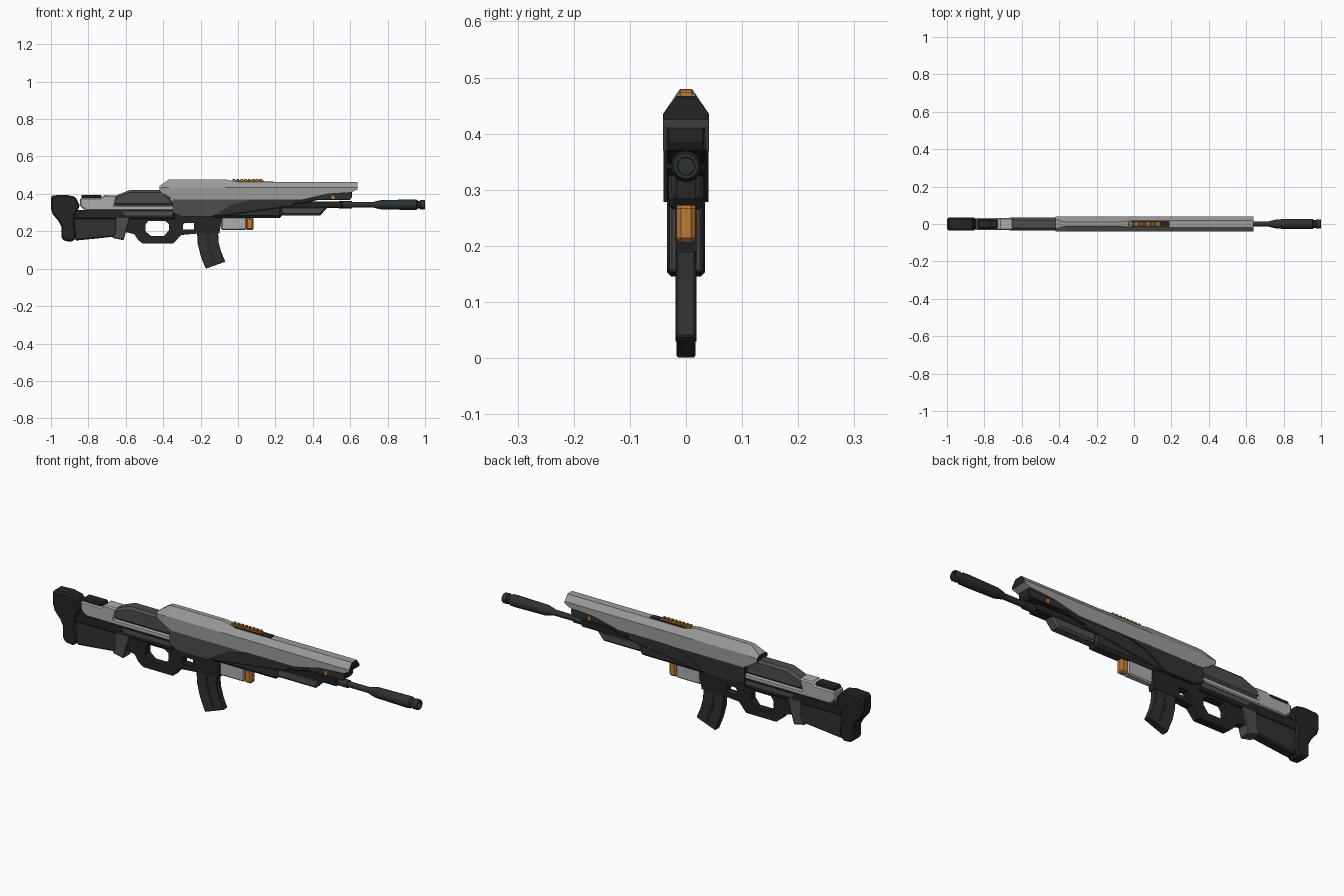
import bpy, bmesh, math

if "Cube" in bpy.data.objects:
    bpy.data.objects.remove(bpy.data.objects["Cube"])

def mat(name, r, g, b):
    m = bpy.data.materials.new(name)
    m.diffuse_color = (r, g, b, 1)
    m.use_nodes = True
    m.node_tree.nodes["Principled BSDF"].inputs["Base Color"].default_value = m.diffuse_color
    return m

BLACK = mat("black", .018, .018, .018)
DARK = mat("charcoal", .03, .03, .03)
STEEL = mat("gunmetal", .026, .031, .031)
MID = mat("dark_grey", .075, .075, .075)
GREY = mat("shell_grey", .33, .33, .32)
LIGHT = mat("light_grey", .42, .42, .42)
ORANGE = mat("orange", .52, .2, .035)

def finish(name, bm, *mats):
    bmesh.ops.recalc_face_normals(bm, faces=bm.faces)
    me = bpy.data.meshes.new(name)
    bm.to_mesh(me)
    bm.free()
    for m in mats:
        me.materials.append(m)
    ob = bpy.data.objects.new(name, me)
    bpy.context.collection.objects.link(ob)
    return ob

def apply(ob, kind, **props):
    mod = ob.modifiers.new(kind.lower(), kind)
    for k, v in props.items():
        setattr(mod, k, v)
    bpy.context.view_layer.objects.active = ob
    bpy.ops.object.modifier_apply(modifier=mod.name)

# side outline (x, z) extruded across y, with optional chamfer
def prism(name, pts, hw, m, bevel=0, y=0):
    bm = bmesh.new()
    a = [bm.verts.new((x, y - hw, z)) for x, z in pts]
    b = [bm.verts.new((x, y + hw, z)) for x, z in pts]
    bm.faces.new(a)
    bm.faces.new(b[::-1])
    n = len(pts)
    for i in range(n):
        j = (i + 1) % n
        bm.faces.new((a[i], b[i], b[j], a[j]))
    ob = finish(name, bm, m)
    if bevel:
        apply(ob, 'BEVEL', width=bevel, segments=1, limit_method='ANGLE', angle_limit=math.radians(50))
    return ob

def box(name, x0, x1, z0, z1, hw, m, bevel=0, y=0):
    return prism(name, [(x0, z0), (x1, z0), (x1, z1), (x0, z1)], hw, m, bevel, y)

# skin between rings of (x, [(y, z)...]); end caps take the second material
def loft(name, rings, *mats):
    bm = bmesh.new()
    vs = [[bm.verts.new((x, y, z)) for y, z in ring] for x, ring in rings]
    n = len(vs[0])
    for p, q in zip(vs, vs[1:]):
        for i in range(n):
            j = (i + 1) % n
            bm.faces.new((p[i], p[j], q[j], q[i]))
    for ring in (vs[0], vs[-1]):
        bm.faces.new(ring).material_index = len(mats) - 1
    return finish(name, bm, *mats)

def mirror(half):
    return half + [(-y, z) for y, z in reversed(half)]

def lathe(name, prof, zc, m, n=24):
    rings = [(x, [(r * math.cos(math.tau * i / n), zc + r * math.sin(math.tau * i / n))
                  for i in range(n)]) for x, r in prof]
    ob = loft(name, rings, m)
    bpy.ops.object.select_all(action='DESELECT')
    ob.select_set(True)
    bpy.context.view_layer.objects.active = ob
    bpy.ops.object.shade_smooth_by_angle(angle=math.radians(25))
    return ob

# butt pad and stock
prism("butt_pad", [(-1, .38), (-.99, .392), (-.92, .395), (-.87, .385), (-.845, .335), (-.87, .29),
                   (-.875, .24), (-.865, .19), (-.875, .155), (-.89, .145), (-.93, .148), (-.945, .17),
                   (-.945, .225), (-.96, .255), (-.99, .29), (-1, .32)], .034, BLACK, .008)
prism("lower_stock", [(-.89, .285), (-.6, .285), (-.625, .175), (-.87, .15)], .025, DARK, .006)
prism("stock_spine", [(-.875, .315), (-.34, .315), (-.34, .265), (-.875, .265)], .029, BLACK, .005)
prism("stock_side_strip", [(-.62, .305), (-.35, .305), (-.35, .285), (-.6, .285)], .0305, MID)
prism("stock_shell", [(-.845, .335), (-.815, .31), (-.34, .31), (-.34, .338), (-.66, .338), (-.645, .392),
                      (-.715, .393), (-.735, .378), (-.845, .378)], .033, LIGHT, .006)
prism("cheek_rest", [(-.68, .355), (-.65, .336), (-.34, .336), (-.36, .375), (-.4, .42), (-.58, .42),
                     (-.65, .392)], .034, MID, .012)
box("stock_top_pad", -.838, -.73, .37, .395, .026, BLACK, .006)
prism("stock_bracket", [(-.655, .28), (-.575, .28), (-.612, .152), (-.672, .165), (-.655, .2)], .029, MID, .004)

# grip frame with trigger opening and small window
frame = prism("grip_frame", [(-.62, .29), (-.62, .2), (-.555, .185), (-.535, .155), (-.51, .135), (-.345, .135),
                             (-.305, .18), (-.215, .188), (-.1, .188), (-.085, .27), (-.05, .335), (-.4, .335)],
              .019, BLACK)
holes = [[(-.495, .235), (-.48, .255), (-.39, .255), (-.37, .24), (-.37, .205), (-.395, .175), (-.465, .175),
          (-.495, .2)],
         [(-.295, .21), (-.235, .21), (-.235, .245), (-.285, .245), (-.295, .235)]]
for h in holes:
    cut = prism("cutter", h, .1, BLACK)
    apply(frame, 'BOOLEAN', operation='DIFFERENCE', object=cut, solver='EXACT')
    bpy.data.objects.remove(cut)

# curved magazine
prism("magazine", [(-.22, .21), (-.215, .13), (-.2, .07), (-.172, 0), (-.068, .038), (-.09, .09), (-.104, .14),
                   (-.107, .21)], .017, DARK, .003)
for s in (-1, 1):
    prism("magazine_rib", [(-.17, .18), (-.165, .12), (-.13, .03), (-.12, .035), (-.15, .12), (-.155, .18)],
          .001, BLACK, y=s * .0175)

# receiver and side plates
prism("receiver", [(-.35, .38), (.3, .38), (.3, .335), (-.1, .28), (-.3, .28), (-.35, .3)], .034, DARK, .004)
for s in (-1, 1):
    prism("receiver_plate", [(-.35, .37), (.07, .37), (-.03, .345), (-.14, .278), (-.3, .278), (-.35, .3)],
          .003, MID if s < 0 else DARK, y=s * .037)

# handguard and underside box
prism("handguard_rear", [(-.13, .345), (.235, .345), (.235, .272), (-.13, .272)], .031, DARK, .012)
prism("handguard_front", [(.23, .335), (.485, .335), (.44, .284), (.23, .284)], .027, MID, .01)
box("handguard_rail", -.05, .56, .325, .36, .026, BLACK, .004)
box("underside_box", -.09, .045, .206, .285, .017, LIGHT, .006)
box("underside_box_end", .043, .084, .206, .275, .0172, ORANGE, .008)

# barrel and muzzle
lathe("barrel", [(.3, .014), (.74, .014)], .342, STEEL)
lathe("barrel_collar", [(.54, .019), (.61, .019)], .342, STEEL)
lathe("muzzle", [(.72, .014), (.735, .018), (.765, .025), (.93, .028), (.955, .027), (.962, .021), (.972, .021),
                 (.975, .025), (.995, .025), (1, .022), (1, .016), (.97, .015)], .342, STEEL)

# long top shroud: station x, underside z, shoulder z, top z, top half width
st = [(-.42, .415, .432, .442, .026), (-.37, .383, .435, .476, .012), (-.345, .37, .435, .478, .012),
      (-.07, .37, .435, .478, .012), (0, .37, .435, .464, .019), (.34, .37, .435, .464, .019),
      (.48, .402, .435, .464, .019), (.61, .41, .435, .464, .019), (.64, .425, .435, .464, .019)]
loft("top_shroud", [(x, mirror([(.041, b), (.041, s), (w, t)])) for x, b, s, t, w in st], GREY, BLACK)
prism("shroud_trim", [(-.35, .375), (-.35, .362), (.0, .345), (.33, .345), (.43, .368), (.6, .368), (.61, .385),
                      (.61, .415), (.48, .41), (.34, .378)], .034, BLACK, .004)
prism("shroud_front_block", [(.42, .37), (.6, .37), (.608, .385), (.608, .4), (.42, .4)], .0345, DARK)
box("front_accent", .5, .515, .372, .392, .036, ORANGE)

# orange sight strip in its dark slot
box("sight_slot", -.04, .19, .455, .467, .017, BLACK)
box("sight_strip", -.03, .135, .46, .473, .011, ORANGE)
for i in range(8):
    x = -.029 + i * .0206
    box("sight_ridge", x, x + .014, .468, .48, .012, ORANGE, .002)
